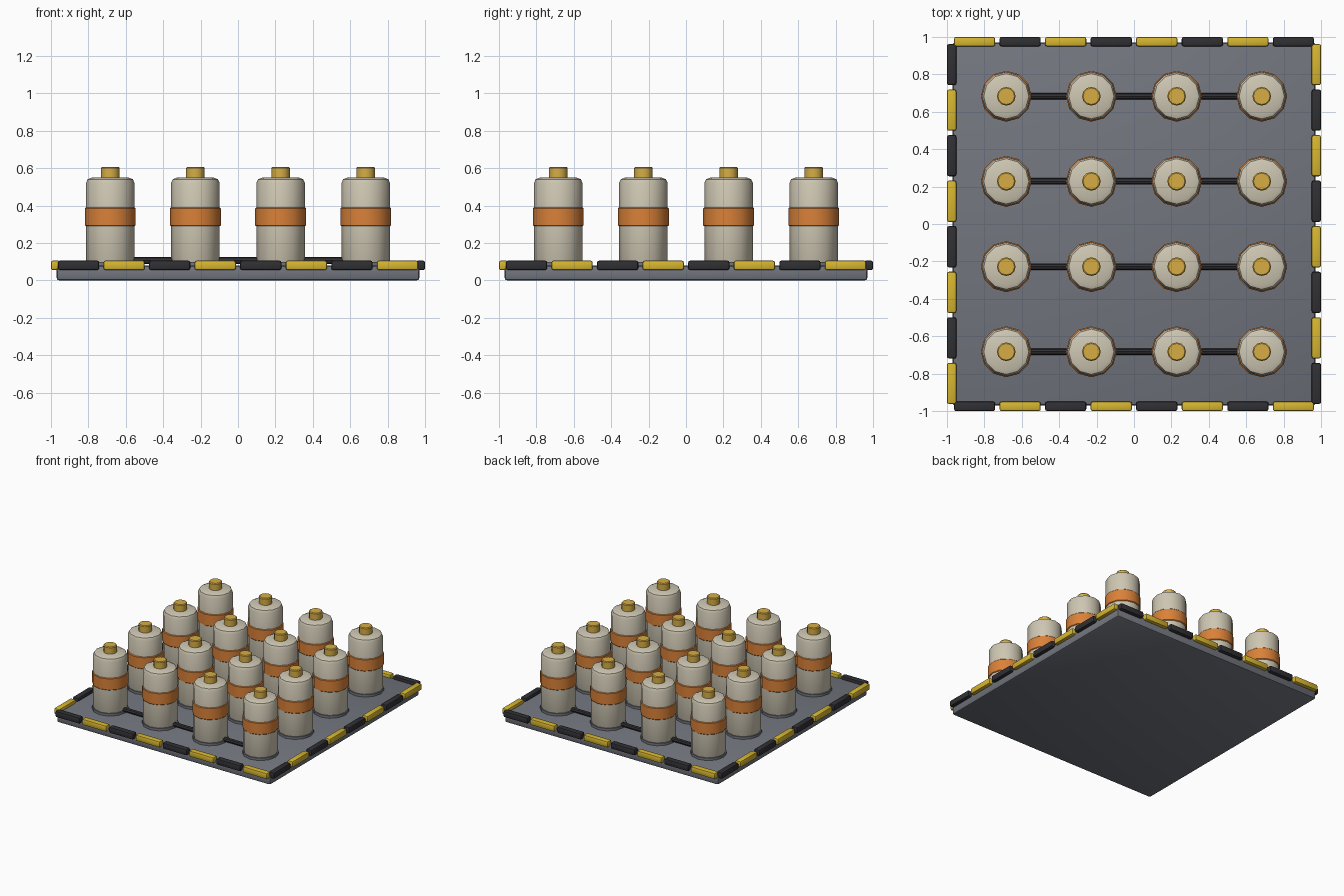
import bpy, math

if "Cube" in bpy.data.objects:
    bpy.data.objects.remove(bpy.data.objects["Cube"])


def mat(name, col):
    m = bpy.data.materials.new(name)
    m.diffuse_color = (*col, 1)
    m.use_nodes = True
    m.node_tree.nodes["Principled BSDF"].inputs["Base Color"].default_value = m.diffuse_color
    return m


GREY = mat("slate", (0.17, 0.18, 0.21))
BLACK = mat("black", (0.03, 0.03, 0.035))
YELLOW = mat("yellow", (0.68, 0.47, 0.03))
CREAM = mat("cream", (0.62, 0.57, 0.45))
ORANGE = mat("orange", (0.70, 0.22, 0.04))
BRASS = mat("brass", (0.68, 0.42, 0.06))


def finish(name, m, bevel, segs):
    o = bpy.context.object
    o.name = name
    o.data.materials.append(m)
    if bevel:
        b = o.modifiers.new("bevel", 'BEVEL')
        b.width, b.segments, b.limit_method = bevel, segs, 'ANGLE'
        b.angle_limit = math.radians(50)
        bpy.ops.object.modifier_apply(modifier="bevel")
    bpy.ops.object.shade_smooth_by_angle(angle=math.radians(40))
    return o


def box(name, loc, size, m, bevel, segs=2):
    bpy.ops.mesh.primitive_cube_add(size=1, location=loc)
    bpy.context.object.scale = size
    bpy.ops.object.transform_apply(location=False, rotation=False, scale=True)
    return finish(name, m, bevel, segs)


def cyl(name, xy, r, z0, z1, m, sides=12, bevel=0, segs=2):
    bpy.ops.mesh.primitive_cylinder_add(vertices=sides, radius=r, depth=z1 - z0,
                                        location=(*xy, (z0 + z1) / 2))
    return finish(name, m, bevel, segs)


# base plate
box("base_plate", (0, 0, 0.04), (1.94, 1.94, 0.08), GREY, 0.015)

# alternating hazard strips around the rim
E, P = 0.975, 0.2435
for i in range(8):
    t = (i - 3.5) * P
    for side, pos, along_x, dark in (
            ("front", (t, -E), True, i % 2 == 0),
            ("back", (t, E), True, i % 2 == 1),
            ("left", (-E, t), False, i % 2 == 1),
            ("right", (E, t), False, i % 2 == 0)):
        size = (0.22, 0.05, 0.05) if along_x else (0.05, 0.22, 0.05)
        box(f"{side}_hazard_strip_{i}", (*pos, 0.081), size,
            BLACK if dark else YELLOW, 0.01)

# four by four grid of canisters
GRID = [-0.683, -0.228, 0.228, 0.683]
for r, y in enumerate(GRID):
    for c, x in enumerate(GRID):
        n, p = f"{r}_{c}", (x, y)
        cyl("foot_ring_" + n, p, 0.136, 0.07, 0.1, GREY)
        cyl("canister_body_" + n, p, 0.13, 0.075, 0.55, CREAM, bevel=0.03)
        cyl("canister_band_" + n, p, 0.136, 0.29, 0.39, ORANGE, bevel=0.005, segs=1)
        cyl("terminal_cap_" + n, p, 0.05, 0.53, 0.607, BRASS, bevel=0.006, segs=1)
    # connecting cable along each row
    bpy.ops.mesh.primitive_cylinder_add(vertices=8, radius=0.018, depth=1.366,
                                        location=(0, y, 0.107),
                                        rotation=(0, math.pi / 2, 0))
    o = finish(f"row_cable_{r}", BLACK, 0, 1)
